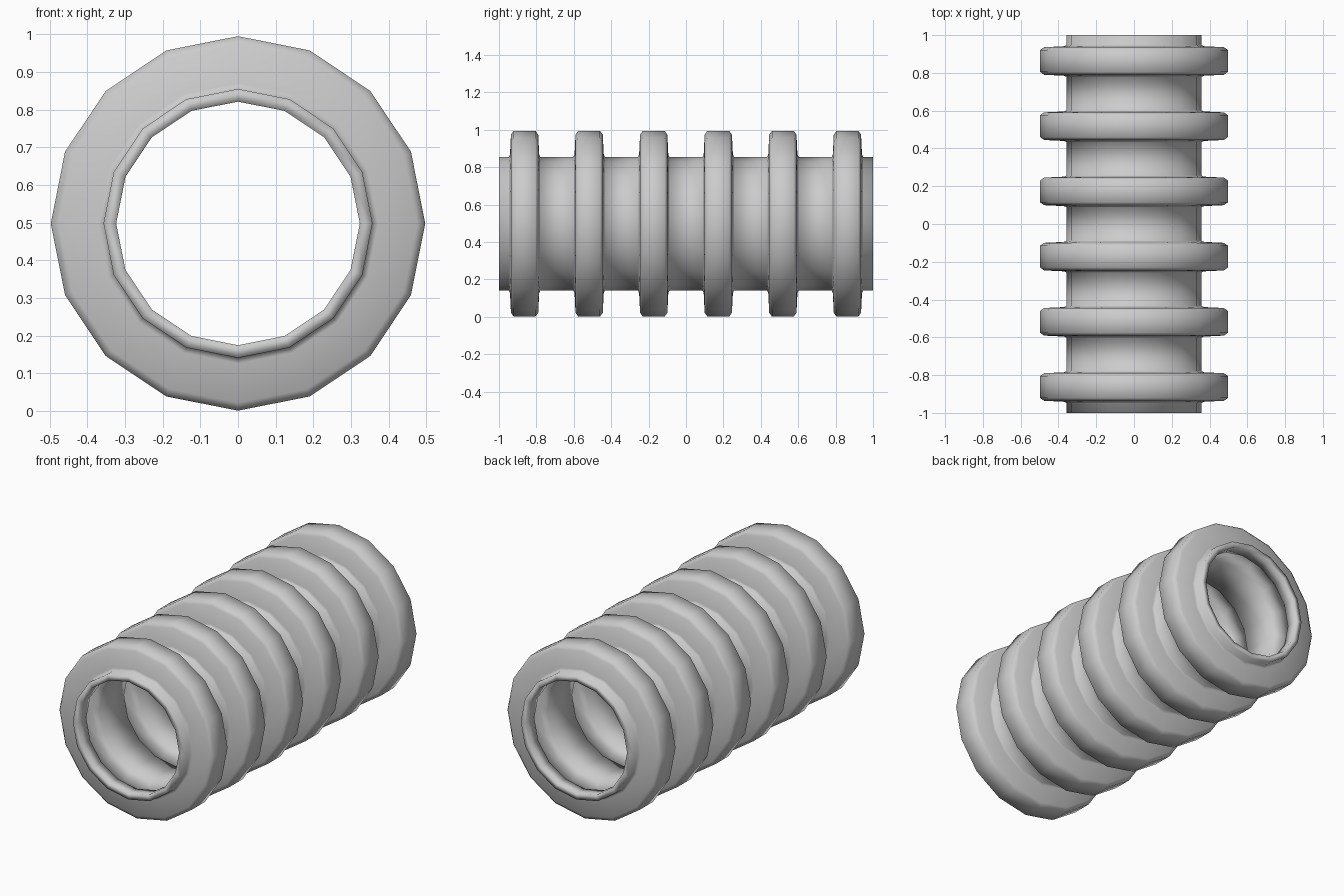
import bpy, bmesh
from math import sin, cos, pi

if "Cube" in bpy.data.objects:
    bpy.data.objects.remove(bpy.data.objects["Cube"])

SIDES = 16
CENTRE_Z = 0.498
TUBE_R = 0.357

# Outer profile along y: (y, radius), six rounded ribs on a thin tube
profile = [(-1.0, TUBE_R)]
rib = [(-0.084, TUBE_R), (-0.078, 0.372), (-0.073, 0.476), (-0.058, 0.497),
       (0.058, 0.497), (0.073, 0.476), (0.078, 0.372), (0.084, TUBE_R)]
for i in range(6):
    c = -0.863 + i * 0.3452
    profile += [(c + dy, r) for dy, r in rib]
profile.append((1.0, TUBE_R))

# Revolve the profile around the y axis
bm = bmesh.new()
rings = []
for y, r in profile:
    rings.append([bm.verts.new((r * cos(2 * pi * k / SIDES), y,
                                CENTRE_Z + r * sin(2 * pi * k / SIDES)))
                  for k in range(SIDES)])
for a, b in zip(rings, rings[1:]):
    for k in range(SIDES):
        n = (k + 1) % SIDES
        bm.faces.new((a[k], b[k], b[n], a[n]))
bmesh.ops.recalc_face_normals(bm, faces=bm.faces)
# Make sure the normals point away from the axis
f = bm.faces[:][0]
m = f.calc_center_median()
if f.normal.x * m.x + f.normal.z * (m.z - CENTRE_Z) < 0:
    bmesh.ops.reverse_faces(bm, faces=bm.faces)
for f in bm.faces:
    f.smooth = True
mesh = bpy.data.meshes.new("corrugated_pipe")
bm.to_mesh(mesh)
bm.free()
pipe = bpy.data.objects.new("corrugated_pipe", mesh)
bpy.context.collection.objects.link(pipe)

# Wall thickness, grown inward so the bore is corrugated too
wall = pipe.modifiers.new("wall", "SOLIDIFY")
wall.thickness = 0.033
wall.offset = -1
wall.use_even_offset = True
